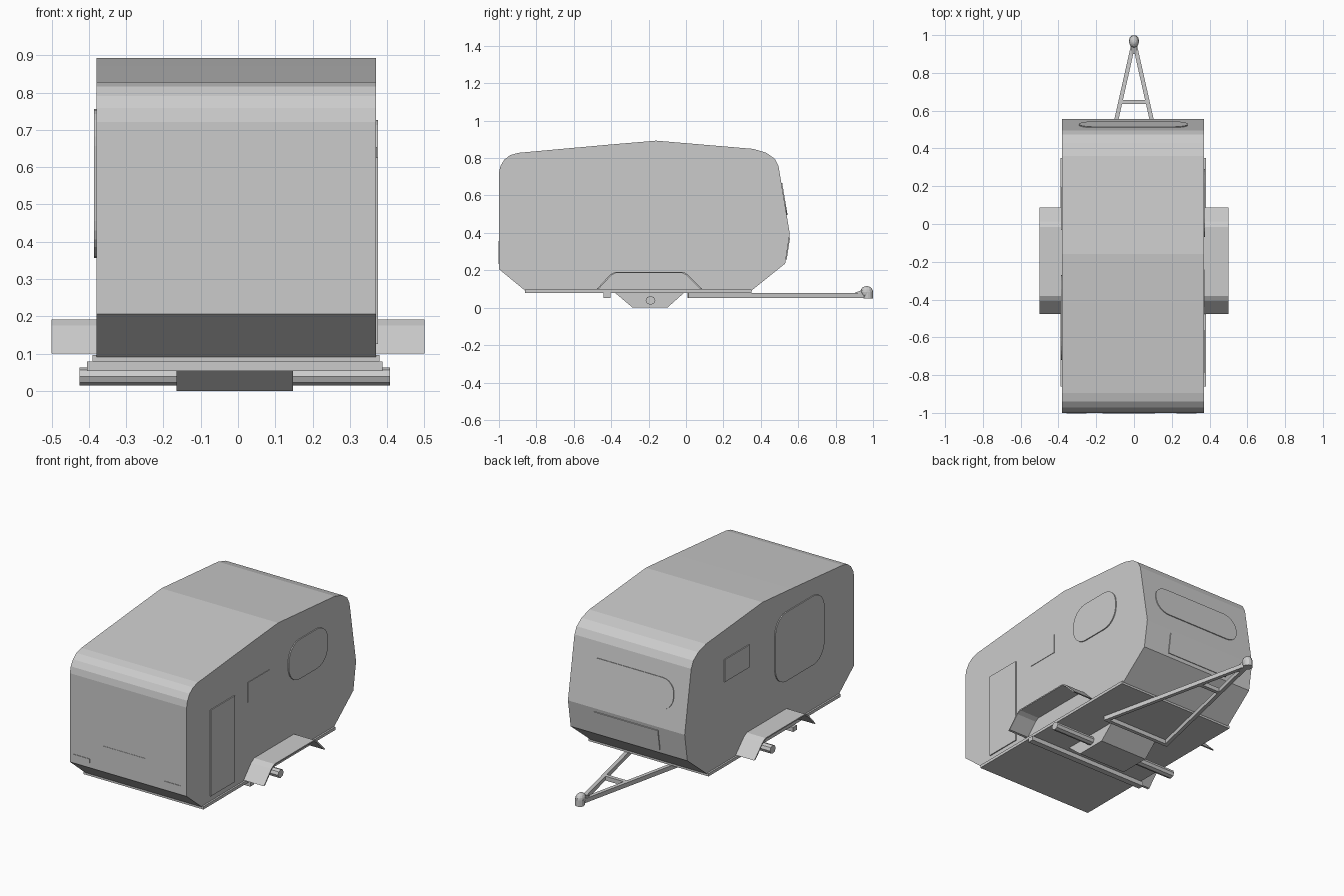
import bpy, bmesh, math
from mathutils import Vector

if "Cube" in bpy.data.objects:
    bpy.data.objects.remove(bpy.data.objects["Cube"])

grey = bpy.data.materials.new("light grey")
grey.diffuse_color = (0.6, 0.6, 0.6, 1)
grey.use_nodes = True
grey.node_tree.nodes["Principled BSDF"].inputs["Base Color"].default_value = grey.diffuse_color


def finish(name, bm):
    bmesh.ops.recalc_face_normals(bm, faces=bm.faces)
    me = bpy.data.meshes.new(name)
    bm.to_mesh(me)
    bm.free()
    me.materials.append(grey)
    ob = bpy.data.objects.new(name, me)
    bpy.context.collection.objects.link(ob)
    return ob


def prism(name, pts, offset):
    """Closed outline of 3D points extruded along offset."""
    bm = bmesh.new()
    face = bm.faces.new([bm.verts.new(p) for p in pts])
    res = bmesh.ops.extrude_face_region(bm, geom=[face], use_keep_orig=True)
    verts = [g for g in res["geom"] if isinstance(g, bmesh.types.BMVert)]
    bmesh.ops.translate(bm, verts=verts, vec=offset)
    return finish(name, bm)


def side_prism(name, profile, x0, x1):
    """Side profile in (y, z) swept across x."""
    return prism(name, [(x0, y, z) for y, z in profile], (x1 - x0, 0, 0))


def box(name, x0, x1, y0, y1, z0, z1):
    return side_prism(name, [(y0, z0), (y1, z0), (y1, z1), (y0, z1)], x0, x1)


def plate(name, centre, u, v, w, h, r=0.0, out=0.006):
    """Thin panel with rounded corners lying on the plane spanned by u and v."""
    u, v, c = Vector(u).normalized(), Vector(v).normalized(), Vector(centre)
    n = u.cross(v)
    pts = []
    for k, (sx, sy) in enumerate([(1, 1), (-1, 1), (-1, -1), (1, -1)]):
        for i in range(7 if r else 1):
            a = math.radians(90 * k + 15 * i)
            pts.append(c - n * 0.002
                       + u * (sx * (w / 2 - r) + r * math.cos(a))
                       + v * (sy * (h / 2 - r) + r * math.sin(a)))
    return prism(name, pts, n * (out + 0.002))


def bar(name, a, b, w=0.022, h=0.025):
    """Square tube between two points at the same height."""
    a, b = Vector(a), Vector(b)
    s = (b - a).cross(Vector((0, 0, 1))).normalized() * w / 2
    z = Vector((0, 0, h / 2))
    return prism(name, [a - s - z, a + s - z, a + s + z, a - s + z], b - a)


# Cabin shell
XL, XR = -0.38, 0.37
side_prism("cabin_body", [
    (-0.86, 0.095), (-1.0, 0.21), (-1.0, 0.725), (-0.992, 0.762), (-0.972, 0.795),
    (-0.94, 0.82), (-0.895, 0.832), (-0.42, 0.875), (-0.16, 0.897), (0.36, 0.853),
    (0.43, 0.832), (0.475, 0.8), (0.495, 0.76), (0.555, 0.40), (0.53, 0.24),
    (0.35, 0.095)], XL, XR)
box("floor_plate", -0.39, 0.38, -0.86, 0.35, 0.083, 0.1)

# Right side panels
RIGHT = ((0, 1, 0), (0, 0, 1))
plate("door", (XR, -0.675, 0.38), *RIGHT, 0.222, 0.5)
plate("right_hatch", (XR, -0.34, 0.60), *RIGHT, 0.2, 0.115, out=0.003)
plate("right_window", (XR, 0.11, 0.615), *RIGHT, 0.36, 0.23, 0.1)

# Left side panels
LEFT = ((0, -1, 0), (0, 0, 1))
plate("left_window", (XL, -0.495, 0.56), *LEFT, 0.45, 0.40, 0.1)
plate("left_hatch", (XL, 0.08, 0.635), *LEFT, 0.225, 0.13)

# Flat end: lamps and number plate
END = ((1, 0, 0), (0, 0, 1))
for side in (-1, 1):
    plate("lamp", (-0.013 + side * 0.291, -1.0, 0.25), *END, 0.107, 0.024, out=0.003)
plate("number_plate", (-0.028, -1.0, 0.31), *END, 0.277, 0.1, out=0.002)

# Hitch end: long window on the upper slope, locker door on the lower slope
plate("end_window", (-0.003, 0.524, 0.585), (-1, 0, 0), (0, -0.06, 0.36), 0.575, 0.175, 0.08, 0.005)
plate("locker_door", (-0.003, 0.5425, 0.32), (-1, 0, 0), (0, 0.025, 0.16), 0.41, 0.12, 0, 0.005)

# Wheel arches: bent sheets on both sides
outer = [(-0.465, 0.115), (-0.40, 0.185), (-0.375, 0.198), (-0.02, 0.198), (0.005, 0.185), (0.075, 0.115)]
inner = [(-0.477, 0.115), (-0.408, 0.19), (-0.38, 0.207), (-0.015, 0.207), (0.013, 0.19), (0.087, 0.115)]
lower = [(y, z - 0.009) for y, z in inner]
for name, x0, x1 in (("right_wheel_arch", XR - 0.005, 0.5), ("left_wheel_arch", -0.5, XL + 0.005)):
    bm = bmesh.new()
    rings = [[bm.verts.new((x, y, z)) for x, p in
              ((x0, t), (x1, t), (x1, b), (x0, b)) for y, z in [p]]
             for t, b in zip([(y, z - 0.011) for y, z in inner], [(y, z - 0.009) for y, z in outer])]
    for r0, r1 in zip(rings, rings[1:]):
        for k in range(4):
            bm.faces.new((r0[k], r0[(k + 1) % 4], r1[(k + 1) % 4], r1[k]))
    bm.faces.new(rings[0])
    bm.faces.new(rings[-1])
    finish(name, bm)

# Undercarriage: tub, axle and cross beam
side_prism("underfloor_tub", [(-0.385, 0.088), (-0.285, 0.004), (-0.10, 0.004), (-0.005, 0.088)], -0.165, 0.148)
axle = [(-0.19 + 0.026 * math.cos(i * math.pi / 4), 0.043 + 0.024 * math.sin(i * math.pi / 4)) for i in range(8)]
side_prism("axle", axle, -0.425, 0.408)
box("cross_beam", -0.405, 0.387, -0.44, -0.405, 0.057, 0.083)

# A-frame drawbar
for side in (-1, 1):
    bar("drawbar_arm", (side * 0.215, 0.01, 0.069), (side * 0.004, 0.95, 0.069))
bar("drawbar_brace", (-0.072, 0.645, 0.069), (0.072, 0.645, 0.069))
bar("drawbar_rear_beam", (-0.215, 0.02, 0.069), (0.215, 0.02, 0.069))

# Coupling head: rounded cap over a short socket
bm = bmesh.new()
bmesh.ops.create_uvsphere(bm, u_segments=12, v_segments=8, radius=1)
for v in bm.verts:
    v.co = Vector((v.co.x * 0.026, 0.966 + v.co.y * 0.034, 0.088 + v.co.z * 0.032))
finish("coupling_head", bm)
bm = bmesh.new()
bmesh.ops.create_cone(bm, cap_ends=True, segments=12, radius1=0.026, radius2=0.026, depth=0.036)
bmesh.ops.translate(bm, verts=bm.verts, vec=(0, 0.974, 0.07))
finish("coupling_socket", bm)
side_prism("coupling_neck", [(0.90, 0.055), (0.96, 0.055), (0.96, 0.105), (0.90, 0.083)], -0.014, 0.014)

# The lowest point of the tub rests on the ground
for ob in bpy.context.scene.objects:
    ob.location.z -= 0.004
